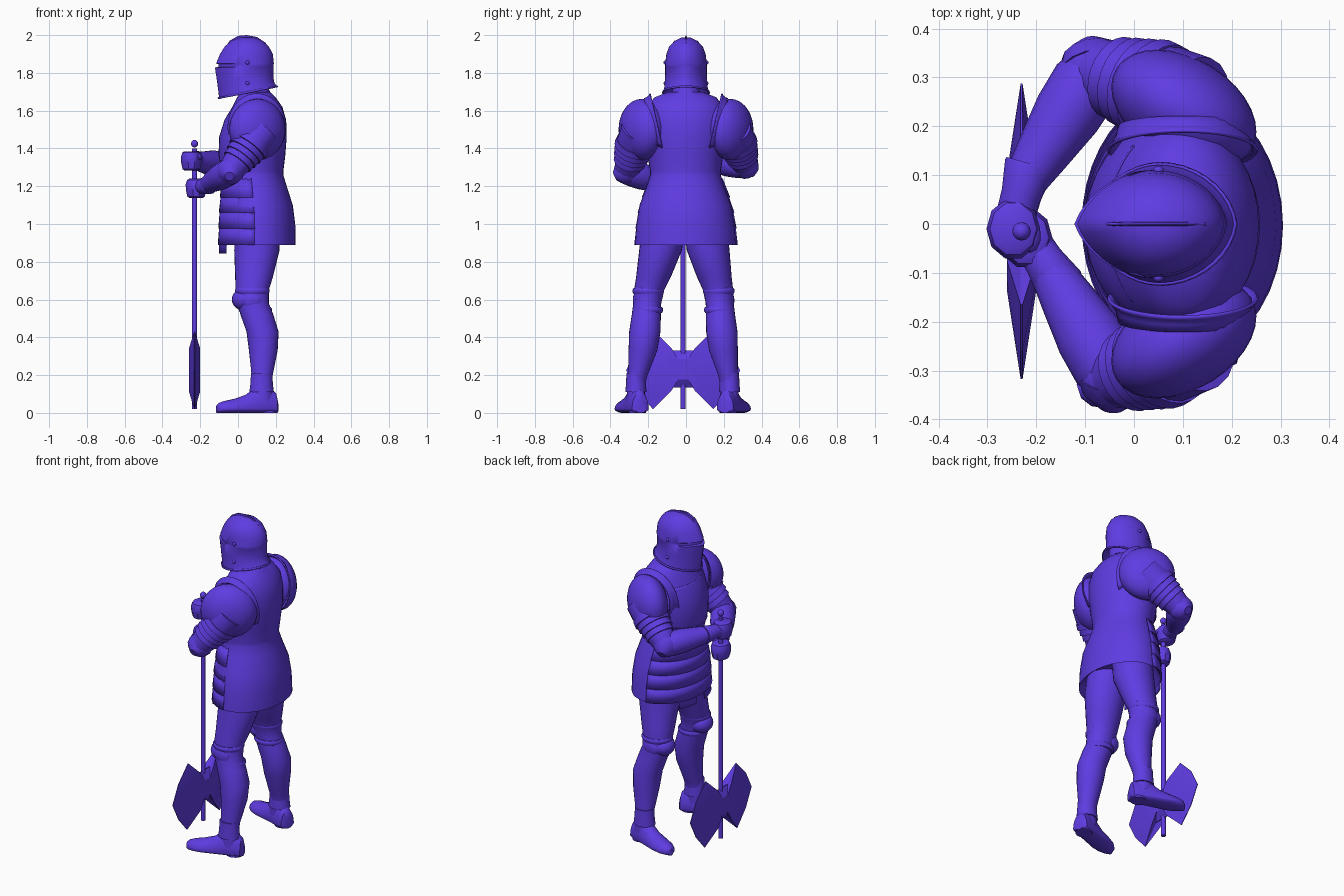
import bpy, bmesh, math
from mathutils import Vector

if "Cube" in bpy.data.objects:
    bpy.data.objects.remove(bpy.data.objects["Cube"])

steel = bpy.data.materials.new("violet armour")
steel.diffuse_color = (0.115, 0.045, 0.76, 1)
steel.use_nodes = True
steel.node_tree.nodes["Principled BSDF"].inputs["Base Color"].default_value = steel.diffuse_color


def finish(name, me, angle=38):
    ob = bpy.data.objects.new(name, me)
    bpy.context.collection.objects.link(ob)
    me.materials.append(steel)
    bpy.ops.object.select_all(action='DESELECT')
    ob.select_set(True)
    bpy.context.view_layer.objects.active = ob
    bpy.ops.object.shade_smooth_by_angle(angle=math.radians(angle))
    return ob


def skin(name, rings, closed=True, caps=True, angle=38, thick=0):
    """Skin a list of equal-length point rings."""
    bm = bmesh.new()
    vs = [[bm.verts.new(p) for p in r] for r in rings]
    n = len(rings[0])
    for a, b in zip(vs, vs[1:]):
        for i in range(n if closed else n - 1):
            j = (i + 1) % n
            bm.faces.new((a[i], a[j], b[j], b[i]))
    if closed and caps:
        bm.faces.new(vs[0][::-1])
        bm.faces.new(vs[-1])
    bmesh.ops.recalc_face_normals(bm, faces=bm.faces)
    me = bpy.data.meshes.new(name)
    bm.to_mesh(me)
    bm.free()
    ob = finish(name, me, angle)
    if thick:
        m = ob.modifiers.new("thickness", 'SOLIDIFY')
        m.thickness = thick
        m.offset = 0
    return ob


def oval(z, cx, cy, rx, ry, n=28):
    return [(cx + rx * math.cos(2 * math.pi * i / n), cy + ry * math.sin(2 * math.pi * i / n), z) for i in range(n)]


def tube(name, path, n=18, angle=38):
    """Round limb through (point, radius) pairs."""
    pts = [Vector(p) for p, r in path]
    d = (pts[-1] - pts[0]).normalized()
    u = d.orthogonal().normalized()
    v = d.cross(u)
    return skin(name, [[p + q[1] * (u * math.cos(2 * math.pi * i / n) + v * math.sin(2 * math.pi * i / n))
                        for i in range(n)] for p, q in zip(pts, path)], angle=angle)


def ball(name, c, r, seg=20, shear=0):
    bm = bmesh.new()
    bmesh.ops.create_uvsphere(bm, u_segments=seg, v_segments=seg // 2 + 2, radius=1)
    for v in bm.verts:
        p = [v.co[k] * r[k] for k in range(3)]
        v.co = Vector((c[0] + p[0] + shear * p[1], c[1] + p[1], c[2] + p[2]))
    me = bpy.data.meshes.new(name)
    bm.to_mesh(me)
    bm.free()
    return finish(name, me)


# body shell: z, front x, back x, half width
body = [(.89, -.10, .305, .268), (1.0, -.097, .303, .26), (1.1, -.093, .29, .243), (1.2, -.085, .258, .205),
        (1.26, -.08, .24, .187), (1.28, -.085, .24, .187), (1.36, -.103, .25, .2), (1.46, -.1, .258, .215),
        (1.55, -.072, .255, .215), (1.62, -.03, .235, .2), (1.67, -.005, .2, .165), (1.70, .015, .17, .09)]


def body_at(z):
    for a, b in zip(body, body[1:]):
        if z <= b[0]:
            t = max(0, (z - a[0]) / (b[0] - a[0]))
            return [p + (q - p) * t for p, q in zip(a[1:], b[1:])]


rings = [oval(z, (f + b) / 2, -.003, (b - f) / 2, w, 36) for z, f, b, w in body]
skin("body_shell", [oval(.97, .1, 0, .16, .215, 36), oval(.9, .1, 0, .19, .255, 36)] + rings)


def plate(name, z1, z2, a1, a2, out):
    """Curved strip lying on the body, angles measured from the front."""
    rows = []
    for z, o in ((z1, out * .1), (z2, out)):
        f, b, w = body_at(max(z, .89))
        rows.append([((f + b) / 2 - ((b - f) / 2 + o) * math.cos(a), (w + o) * math.sin(a), z)
                     for a in [math.radians(a1 + (a2 - a1) * i / 20) for i in range(21)]])
    skin(name, rows, closed=False, thick=.004)


# skirt lames at the front, hanging flaps and waist ridge
for i, (a, b) in enumerate([(1.24, 1.14), (1.15, 1.06), (1.07, .975), (.985, .89)]):
    plate("skirt_lame_%d" % i, a, b, -86, 86, .005)
for s in (-1, 1):
    plate("skirt_flap", .93, .845, s * 8, s * 36, .001)
plate("breast_plate", 1.58, 1.32, -50, 50, .003)

# neck and collar
skin("neck", [oval(z, .09, 0, r, r * .95) for z, r in ((1.64, .10), (1.69, .085), (1.71, .075), (1.8, .075))])

# helmet: z, slope, front x, back x, half width
helm = [(1.695, .2, -.10, .207, .122), (1.725, .15, -.104, .193, .115), (1.77, .05, -.112, .187, .111),
        (1.828, 0, -.122, .188, .11), (1.832, 0, -.104, .188, .11), (1.846, 0, -.104, .189, .11),
        (1.85, 0, -.116, .19, .11), (1.90, 0, -.095, .184, .104), (1.94, 0, -.07, .163, .089),
        (1.97, 0, -.035, .13, .06), (1.987, 0, .01, .085, .025)]


def helm_ring(z, k, f, b, w, n=36):
    out = []
    for i in range(n):
        t = 2 * math.pi * i / n
        c, s = math.cos(t), math.sin(t)
        x = (f + b) / 2 + (b - f) / 2 * (c * .75 - .25 * (1 - abs(s)) if c < 0 else c * .9 + .1 * (1 - abs(s)))
        out.append((x, w * s, z + k * (x - .05)))
    return out


skin("helmet", [helm_ring(1.76, 0, -.06, .16, .08)] + [helm_ring(*h) for h in helm], angle=45)
comb = tube("helmet_comb", [((x, 0, z), r) for x, z, r in ((-.085, 1.905, .004), (-.045, 1.962, .008),
            (.0, 1.986, .01), (.045, 1.99, .01), (.10, 1.98, .01), (.145, 1.952, .008), (.183, 1.89, .004))], 8)
comb.scale.y = .45
skin("helmet_rim", [helm_ring(1.692, .2, -.102, .209, .124), helm_ring(1.702, .2, -.105, .207, .122)],
     caps=False, thick=.006)
for s in (-1, 1):
    for z in (1.855, 1.745):
        ball("helmet_rivet", (.05, s * .11, z), (.011, .009, .011), 10)

# arms: side, elbow, wrist, hand
arms = [(-1, (-.04, -.315, 1.28), (-.168, -.10, 1.205), (-.222, -.018, 1.19)),
        (1, (-.08, .315, 1.31), (-.222, .09, 1.335), (-.247, .0, 1.335))]
for s, e, w, h in arms:
    E, W, H = Vector(e), Vector(w), Vector(h)
    S = Vector((.125, s * .245, 1.5))
    # shoulder dome swept forward, with raised collar edge
    ball("shoulder_plate", (.102, s * .235, 1.5), (.138, .122, .162), 32, -.45 * s)
    rows = []
    for k, y, up in ((1.02, .15, .04), (.96, .158, .036), (.9, .175, .03), (.86, .2, .02)):
        rows.append([(.1 + .15 * k * math.cos(a), s * (y + up * math.sin(a)), 1.515 + .172 * k * math.sin(a))
                     for a in [math.radians(-40 + 255 * i / 28) for i in range(29)]])
    skin("shoulder_collar", rows, closed=False, thick=.007)
    # upper arm and overlapping lames
    tube("upper_arm", [(S.lerp(E, t), r) for t, r in ((0, .1), (.35, .1), (.6, .088), (1, .066))])
    for i in range(4):
        t = .3 + i * .12
        r = .107 - i * .007
        tube("arm_lame_%d" % i, [(S.lerp(E, t), r - .003), (S.lerp(E, t + .12), r), (S.lerp(E, t + .125), r - .012)], 24)
    # elbow cap and its point
    ball("elbow_cap", E, (.07, .066, .07))
    out = ((E - W).normalized() + (E - S).normalized()).normalized()
    tube("elbow_point", [(E, .074), (E + out * .035, .064), (E + out * .068, .025)], 14)
    # forearm and gauntlet
    tube("forearm", [(E.lerp(W, t), r) for t, r in ((0, .062), (.12, .072), (.4, .07), (.75, .056), (.98, .046))])
    d = (H - W).normalized()
    tube("gauntlet_cuff", [(W - d * .035, .05), (W - d * .03, .052), (W + d * .03, .042), (H, .04)], 14)
    # closed fist around the shaft
    skin("fist", [oval(H.z + z, H.x, H.y - .01, r, r * 1.15, 10) for z, r in
                  ((-.053, .034), (-.045, .046), (-.01, .054), (.02, .055), (.043, .048), (.05, .036))])
    ball("thumb", H + Vector((.035, -.025, .02)), (.022, .035, .02), 10)

# legs: z, centre x, centre y, radii
leg = [(.97, .10, .12, .115, .115), (.86, .10, .135, .12, .113), (.72, .085, .172, .1, .092),
       (.65, .075, .195, .088, .08), (.58, .08, .205, .083, .074), (.52, .10, .21, .087, .077),
       (.43, .13, .218, .085, .083), (.33, .134, .228, .076, .076), (.2, .128, .255, .056, .052),
       (.14, .125, .265, .055, .047), (.06, .125, .265, .062, .05)]
# foot: distance from ankle, half width, height
foot = [(-.085, .03, .05), (-.075, .046, .09), (-.03, .052, .13), (.03, .054, .118), (.09, .057, .075),
        (.15, .06, .055), (.20, .054, .045), (.235, .037, .034), (.25, .015, .02)]
for s, k in ((-1, 1.0), (1, .87)):
    skin("leg", [oval(z, x, s * y * k, rx, ry) for z, x, y, rx, ry in leg])
    # knee cap, bands and side wing
    ky = s * .2 * k
    ball("knee_cap", (.035, ky, .6), (.068, .07, .06))
    ball("knee_wing", (.075, ky + s * .062, .595), (.05, .02, .045), 14)
    for z, c, r in ((.645, .076, .09), (.545, .092, .085)):
        skin("knee_band", [oval(z + o, c, ky, r + g, r + g - .008) for o, g in
                           ((-.015, -.004), (-.004, .002), (.006, .002), (.015, -.004))])
    # ankle flare and shoe
    ay = s * .265 * k
    skin("ankle_band", [oval(z, .125, ay, a, b) for z, a, b in ((.21, .056, .05), (.15, .06, .053), (.11, .065, .056))])
    an = math.radians(18)
    rows = []
    for u, w, h in foot:
        row = []
        for i in range(20):
            t = 2 * math.pi * i / 20
            v, z = w * math.cos(t), (h * math.sin(t) if math.sin(t) > 0 else .02 * math.sin(t))
            row.append((.125 - u * math.cos(an) + v * math.sin(an),
                        ay + s * (u * math.sin(an) + v * math.cos(an)), z + .02))
        rows.append(row)
    skin("shoe", rows)
    skin("shoe_heel", [oval(z, .155, ay - s * .008, .05, .045, 16) for z in (0, .03)])

# pole axe: shaft, knob, double blade
px, py = -.23, -.015
skin("axe_shaft", [oval(z, px, py, .014, .014, 10) for z in (.02, 1.40)])
ball("axe_knob", (px, py, 1.425), (.019, .019, .02), 12)
edge = [(.0, .33), (.065, .33), (.15, .43), (.245, .335), (.302, .225), (.245, .115), (.16, .02), (.065, .135), (.0, .135)]
for s in (-1, 1):
    rows = [[(px + o, py + s * y * q, .23 + (z - .23) * r) for y, z in edge]
            for o, q, r in ((-.03, .4, .55), (-.002, 1, 1), (.002, 1, 1), (.03, .4, .55))]
    skin("axe_blade", rows, angle=15)
